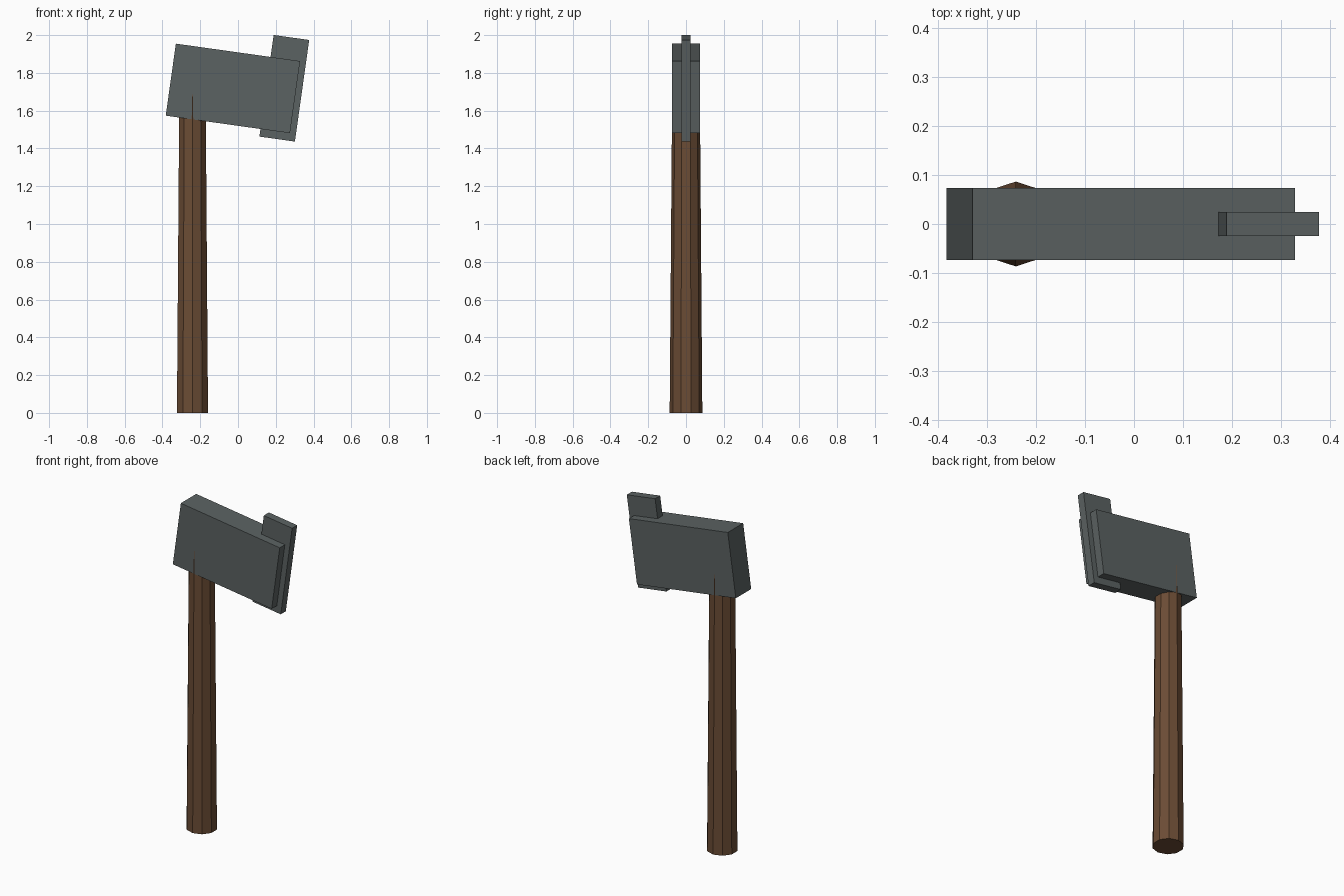
import bpy, bmesh, math
from mathutils import Matrix

if "Cube" in bpy.data.objects:
    bpy.data.objects.remove(bpy.data.objects["Cube"])


def material(name, rgb):
    m = bpy.data.materials.new(name)
    m.diffuse_color = (*rgb, 1)
    m.use_nodes = True
    m.node_tree.nodes["Principled BSDF"].inputs["Base Color"].default_value = m.diffuse_color
    return m


steel = material("dark steel", (0.105, 0.122, 0.122))
wood = material("brown wood", (0.145, 0.072, 0.035))


def add_object(name, bm, mat):
    me = bpy.data.meshes.new(name)
    bm.to_mesh(me)
    bm.free()
    me.materials.append(mat)
    ob = bpy.data.objects.new(name, me)
    bpy.context.collection.objects.link(ob)
    return ob


def box(name, size, loc, tilt):
    bm = bmesh.new()
    bmesh.ops.create_cube(bm, size=1, matrix=Matrix.Diagonal((*size, 1)))
    ob = add_object(name, bm, steel)
    ob.location = loc
    ob.rotation_euler.y = tilt


# Tapered ten-sided handle, ending inside the head
H = 1.80
bm = bmesh.new()
bmesh.ops.create_cone(bm, cap_ends=True, segments=10, radius1=0.0865,
                      radius2=0.0725, depth=H)
handle = add_object("handle", bm, wood)
handle.location = (-0.241, 0, H / 2)

# Tilted axe head and the thin blade through its front end
TILT = math.radians(8)
box("axe_head", (0.664, 0.146, 0.385), (-0.027, 0, 1.718), TILT)
box("blade", (0.190, 0.048, 0.543), (0.245, 0, 1.7185), TILT)
